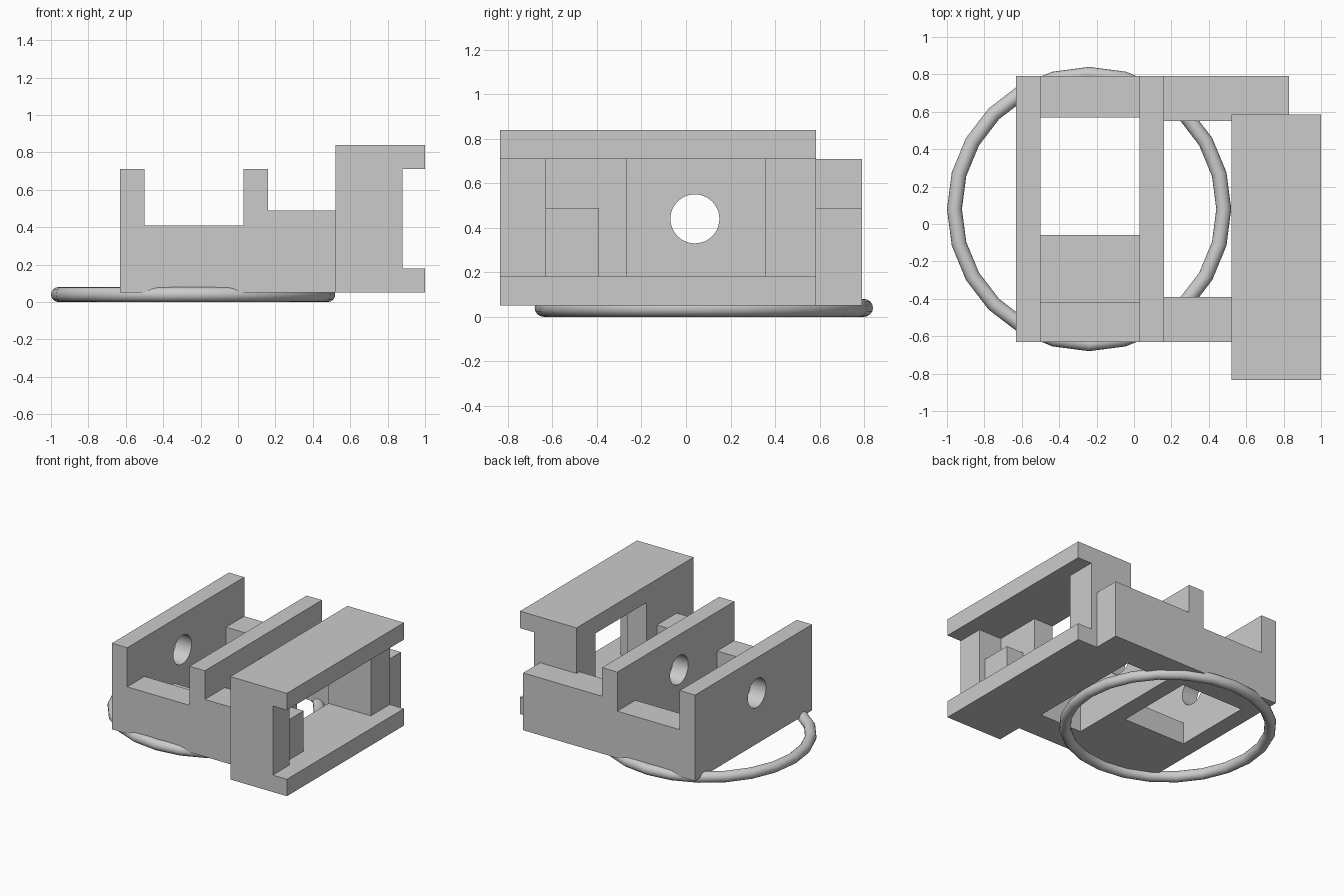
import bpy
import bmesh
from math import pi
from mathutils import Matrix

default = bpy.data.objects.get("Cube")
if default:
    bpy.data.objects.remove(default, do_unlink=True)

grey = bpy.data.materials.new("plain_grey")
grey.use_nodes = True
grey.diffuse_color = (0.6, 0.6, 0.6, 1)
grey.node_tree.nodes["Principled BSDF"].inputs["Base Color"].default_value = (0.6, 0.6, 0.6, 1)


def make_object(name, bm):
    bmesh.ops.recalc_face_normals(bm, faces=bm.faces)
    mesh = bpy.data.meshes.new(name)
    bm.to_mesh(mesh)
    bm.free()
    mesh.materials.append(grey)
    obj = bpy.data.objects.new(name, mesh)
    bpy.context.collection.objects.link(obj)
    return obj


def extrude_profile(name, points, y0, y1):
    """Extrude an x-z outline along y."""
    bm = bmesh.new()
    face = bm.faces.new([bm.verts.new((x, y0, z)) for x, z in points])
    result = bmesh.ops.extrude_face_region(bm, geom=[face])
    verts = [v for v in result["geom"] if isinstance(v, bmesh.types.BMVert)]
    bmesh.ops.translate(bm, verts=verts, vec=(0, y1 - y0, 0))
    return make_object(name, bm)


def box(name, x, y, z):
    outline = [(x[0], z[0]), (x[1], z[0]), (x[1], z[1]), (x[0], z[1])]
    return extrude_profile(name, outline, *y)


def combine(target, other, operation):
    """Apply a boolean, then discard the helper."""
    mod = target.modifiers.new(operation, 'BOOLEAN')
    mod.operation = operation
    mod.solver = 'EXACT'
    mod.object = other
    bpy.context.view_layer.objects.active = target
    bpy.ops.object.modifier_apply(modifier=mod.name)
    bpy.data.objects.remove(other, do_unlink=True)


BASE, LIP, RAIL, TOP = 0.05, 0.18, 0.49, 0.71

# Bracket: two tall walls, cross bridges and side rails
bracket = extrude_profile("bracket", [
    (-0.63, BASE), (0.83, BASE), (0.83, RAIL), (0.16, RAIL), (0.16, TOP),
    (0.03, TOP), (0.03, 0.41), (-0.5, 0.41), (-0.5, TOP), (-0.63, TOP)], -0.63, 0.79)
cuts = [
    ((-0.5, 0.03), (-0.06, 0.57), (-0.2, 0.6)),    # open bay
    ((-0.5, 0.03), (-0.42, 0.0), (0.22, 0.6)),     # low step
    ((0.16, 1.0), (-0.39, 0.55), (-0.2, 0.6)),     # gap between rails
]
for x, y, z in cuts:
    combine(bracket, box("cutter", x, y, z), 'DIFFERENCE')

# Round hole through both walls
bm = bmesh.new()
bmesh.ops.create_cone(bm, cap_ends=True, segments=48, radius1=0.11, radius2=0.11, depth=1.2,
                      matrix=Matrix.Translation((-0.2, 0.04, 0.44)) @ Matrix.Rotation(pi / 2, 4, 'Y'))
combine(bracket, make_object("cutter", bm), 'DIFFERENCE')

# Channel block with a window and a recess beside it
channel = extrude_profile("channel", [
    (0.52, BASE), (1, BASE), (1, LIP), (0.88, LIP), (0.88, TOP),
    (1, TOP), (1, 0.84), (0.52, 0.84)], -0.835, 0.585)
combine(channel, box("cutter", (0.4, 0.95), (-0.265, 0.355), (LIP, TOP)), 'DIFFERENCE')
combine(channel, box("cutter", (0.685, 0.95), (-0.63, -0.2), (LIP, TOP)), 'DIFFERENCE')
combine(bracket, channel, 'UNION')

# Round ring under the bracket
bpy.ops.mesh.primitive_torus_add(location=(-0.24, 0.08, 0.04), major_radius=0.72,
                                 minor_radius=0.04, major_segments=24, minor_segments=16)
ring = bpy.context.object
ring.name = "ring"
ring.data.materials.append(grey)

# Smooth the curved surfaces, keep the edges sharp
for obj in (bracket, ring):
    bpy.ops.object.select_all(action='DESELECT')
    obj.select_set(True)
    bpy.context.view_layer.objects.active = obj
    bpy.ops.object.shade_smooth_by_angle(angle=pi / 6)
